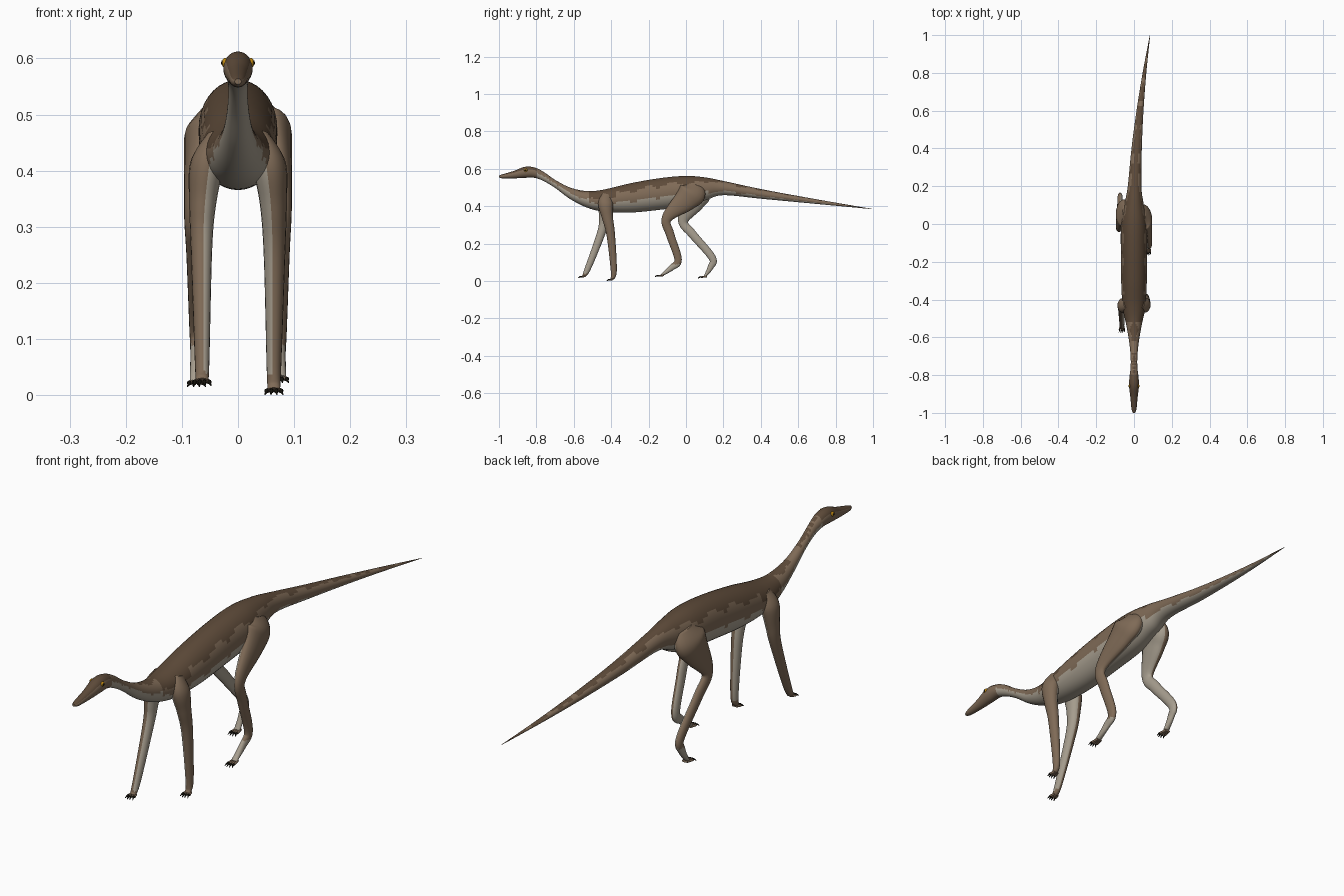
import bpy
import bmesh
import math
from mathutils import Vector

cube = bpy.data.objects.get("Cube")
if cube:
    bpy.data.objects.remove(cube, do_unlink=True)

# Colours
DARK, MID, LIGHT, CLAW, EYE = range(5)


def make_material(name, rgb):
    linear = [(channel / 255) ** 2.2 for channel in rgb] + [1]
    mat = bpy.data.materials.new(name)
    mat.use_nodes = True
    mat.diffuse_color = linear
    shader = mat.node_tree.nodes["Principled BSDF"]
    shader.inputs["Base Color"].default_value = linear
    shader.inputs["Roughness"].default_value = 0.8
    return mat


materials = [
    make_material("dark brown back", (94, 76, 60)),
    make_material("brown flank", (126, 106, 87)),
    make_material("pale grey belly", (166, 157, 142)),
    make_material("black claw", (28, 26, 20)),
    make_material("amber eye", (190, 135, 25)),
]


def smooth_path(points, steps):
    """Catmull-Rom interpolation of stations holding position and radii."""
    path = []
    last = len(points) - 1
    for index in range(last):
        before, start, end, after = (
            points[min(max(k, 0), last)] for k in range(index - 1, index + 3))
        for step in range(steps):
            t = step / steps
            path.append([
                b + t / 2 * (c - a + t * (2 * a - 5 * b + 4 * c - d + t * (3 * (b - c) + d - a)))
                for a, b, c, d in zip(before, start, end, after)])
    return path + [list(points[-1])]


def finish(bm, name, paint):
    """Paint faces by a rule and turn the bmesh into a smooth object."""
    bmesh.ops.recalc_face_normals(bm, faces=bm.faces)
    for face in bm.faces:
        face.material_index = paint(face)
    mesh = bpy.data.meshes.new(name)
    bm.to_mesh(mesh)
    bm.free()
    for mat in materials:
        mesh.materials.append(mat)
    obj = bpy.data.objects.new(name, mesh)
    bpy.context.collection.objects.link(obj)
    bpy.ops.object.select_all(action="DESELECT")
    obj.select_set(True)
    bpy.context.view_layer.objects.active = obj
    bpy.ops.object.shade_smooth_by_angle(angle=math.radians(50))


def loft(name, points, steps, sides, paint, upright=False):
    """Sweep an ellipse along stations of (x, y, z, side radius, other radius)."""
    path = smooth_path(points, steps)
    bm = bmesh.new()
    rings = []
    for index, (x, y, z, across, along) in enumerate(path):
        ahead = Vector(path[min(index + 1, len(path) - 1)][:3])
        behind = Vector(path[max(index - 1, 0)][:3])
        if upright:
            up = Vector((0, 0, 1))
        else:
            up = Vector((1, 0, 0)).cross(ahead - behind).normalized()
        ring = []
        for k in range(sides):
            angle = math.tau * k / sides
            offset = Vector((across * math.cos(angle), 0, 0)) + up * along * math.sin(angle)
            ring.append(bm.verts.new(Vector((x, y, z)) + offset))
        rings.append(ring)
    for lower, upper in zip(rings, rings[1:]):
        for k in range(sides):
            following = (k + 1) % sides
            bm.faces.new((lower[k], lower[following], upper[following], upper[k]))
    bm.faces.new(rings[0])
    bm.faces.new(rings[-1])
    finish(bm, name, paint)


# Head, neck and trunk outline: y, top, bottom, half width
outline = [
    (-1, .564, .554, .006), (-.98, .571, .549, .013),
    (-.92, .589, .549, .019), (-.86, .611, .552, .026),
    (-.81, .607, .552, .024), (-.76, .583, .534, .018),
    (-.7, .541, .498, .018), (-.62, .5, .439, .026),
    (-.53, .481, .393, .042), (-.44, .489, .371, .06),
    (-.3, .522, .366, .068), (-.14, .55, .381, .07),
    (0, .562, .4, .068), (.11, .553, .434, .05),
]
# The tail tapers evenly to a fine tip
for part in range(5):
    t = part / 4
    outline.append((.2 + .8 * t, .535 - .15 * t ** .9, .459 - .075 * t, .036 - .035 * t))


def tail_swing(y):
    return .093 * max(0, y - .05) ** 1.8


stations = [(tail_swing(y), y, (top + low) / 2, half, (top - low) / 2)
            for y, top, low, half in outline]
spine = smooth_path(stations, 8)


def paint_body(face):
    center = face.calc_center_median()
    nearest = min(spine, key=lambda station: abs(station[1] - center.y))
    height = (center.z - nearest[2]) / nearest[4]
    wave = abs(math.sin(center.y * 22))
    if center.y < -.8:    # head
        return DARK if height > .5 else MID
    if center.y < -.52:   # neck
        dark, light = .75, -.05
    elif center.y < -.38:  # shoulders
        dark, light = 0, -.4
    elif center.y < .12:  # trunk
        dark, light = .35, -.3
    else:                 # tail
        dark, light = .6, -.55
    if height > dark + wave / 4:
        return DARK
    return LIGHT if height < light + wave / 7 else MID


loft("body", stations, 8, 36, paint_body, upright=True)


# Eyes with dark pupils
def ball(name, center, radius, scale, color):
    bm = bmesh.new()
    bmesh.ops.create_uvsphere(bm, u_segments=12, v_segments=8, radius=radius)
    bmesh.ops.scale(bm, vec=scale, verts=bm.verts)
    bmesh.ops.translate(bm, vec=center, verts=bm.verts)
    finish(bm, name, lambda face: color)


for side, word in ((1, "left"), (-1, "right")):
    ball(word + "_eye", (side * .023, -.857, .592), .01, (.6, 1, .9), EYE)
    ball(word + "_pupil", (side * .0275, -.858, .592), .005, (.5, 1, 1), CLAW)


def leg_paint(side, hind):
    """Pale inner side, pale hind feet, brown elsewhere."""
    def paint(face):
        center = face.calc_center_median()
        inner = side * face.normal.x < -.35 and center.z > .04
        pale_foot = hind and center.z < .09
        return LIGHT if inner or pale_foot else MID
    return paint


def build_leg(name, side, hind, joints, girth):
    """Run the shared girths (x, side radius, fore-aft radius) along (y, z) joints."""
    points = [(side * x, y, z, across, along)
              for (y, z), (x, across, along) in zip(joints, girth)]
    loft(name + "_leg", points, 7, 18, leg_paint(side, hind))
    # Splayed toes, each ending in a curved claw
    x, y, z = points[-1][:3]
    reach = .022 if hind else .01
    for digit in range(4):
        spread = digit / 1.5 - 1
        tip_x = x + spread * .013
        tip_y = y - reach + abs(spread) * .005
        toe = [(x + spread * .008, y + .012, z, .004, .005),
               (tip_x, tip_y, z - .003, .004, .004)]
        claw = [(tip_x, tip_y, z - .002, .004, .004),
                (tip_x, tip_y - .008, z - .003, .003, .003),
                (tip_x + spread * .003, tip_y - .016, z - .009, .001, .001)]
        loft(f"{name}_toe_{digit}", toe, 3, 8, lambda face: MID)
        loft(f"{name}_claw_{digit}", claw, 3, 8, lambda face: CLAW)


# Hind legs: hip, thigh, knee, shank, ankle, foot
hind_girth = [(.04, .02, .045), (.055, .038, .074), (.066, .03, .062), (.08, .016, .028),
              (.078, .014, .023), (.074, .013, .02), (.074, .011, .016), (.074, .012, .006)]
build_leg("left_hind", 1, True, [
    (.05, .515), (.035, .475), (-.005, .43), (-.103, .335),
    (-.085, .25), (-.042, .115), (-.075, .073), (-.13, .031)], hind_girth)
build_leg("right_hind", -1, True, [
    (.07, .515), (.06, .47), (.035, .42), (-.015, .32),
    (.035, .25), (.14, .125), (.132, .075), (.1, .024)], hind_girth)

# Front legs: shoulder, upper arm, elbow, wrist, foot
front_girth = [(.04, .015, .025), (.055, .03, .04), (.063, .024, .03),
               (.065, .019, .023), (.064, .013, .016), (.064, .011, .006)]
build_leg("left_front", 1, False, [
    (-.42, .465), (-.43, .415), (-.42, .34),
    (-.402, .245), (-.386, .05), (-.4, .01)], front_girth)
build_leg("right_front", -1, False, [
    (-.42, .465), (-.43, .415), (-.436, .34),
    (-.452, .26), (-.528, .06), (-.552, .026)], front_girth)
